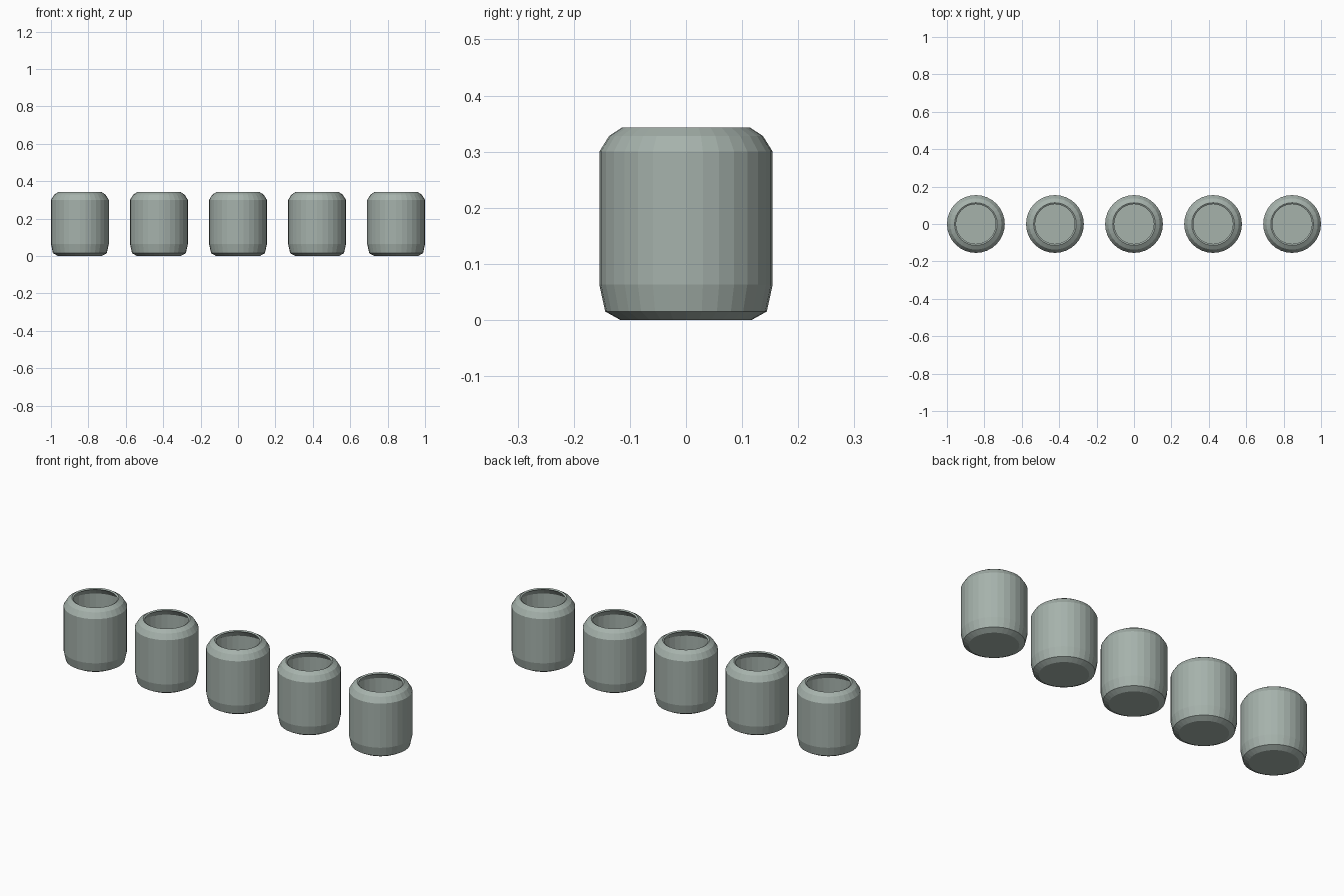
import bpy
import bmesh
import math

cube = bpy.data.objects.get("Cube")
if cube:
    bpy.data.objects.remove(cube, do_unlink=True)

SIDES = 32
SPACING = 0.4227

glaze = bpy.data.materials.new("grey green glaze")
glaze.use_nodes = True
colour = (0.38, 0.445, 0.41, 1)
glaze.diffuse_color = colour
glaze.node_tree.nodes["Principled BSDF"].inputs["Base Color"].default_value = colour

# Radius and height: up the outside, over the lip, down the inside
profile = [
    (0.117, 0), (0.144, 0.015), (0.1545, 0.063), (0.1545, 0.30),
    (0.137, 0.328), (0.114, 0.343),
    (0.106, 0.338), (0.131, 0.321), (0.147, 0.297), (0.147, 0.064),
    (0.137, 0.021), (0.115, 0.008),
]


def jar_mesh():
    bm = bmesh.new()
    rings = []
    for radius, height in profile:
        ring = []
        for i in range(SIDES):
            angle = math.tau * i / SIDES
            ring.append(bm.verts.new((radius * math.cos(angle), radius * math.sin(angle), height)))
        rings.append(ring)
    for low, high in zip(rings, rings[1:]):
        for i in range(SIDES):
            j = (i + 1) % SIDES
            bm.faces.new((low[i], low[j], high[j], high[i]))
    # Underside and inner floor
    bm.faces.new(rings[0][::-1])
    bm.faces.new(rings[-1])
    mesh = bpy.data.meshes.new("jar")
    bm.to_mesh(mesh)
    bm.free()
    mesh.materials.append(glaze)
    return mesh


# Row of five identical open jars
mesh = jar_mesh()
names = ["jar_far_right", "jar_right", "jar_middle", "jar_left", "jar_far_left"]
for index, name in enumerate(names):
    jar = bpy.data.objects.new(name, mesh)
    jar.location.x = (index - 2) * SPACING
    bpy.context.collection.objects.link(jar)
